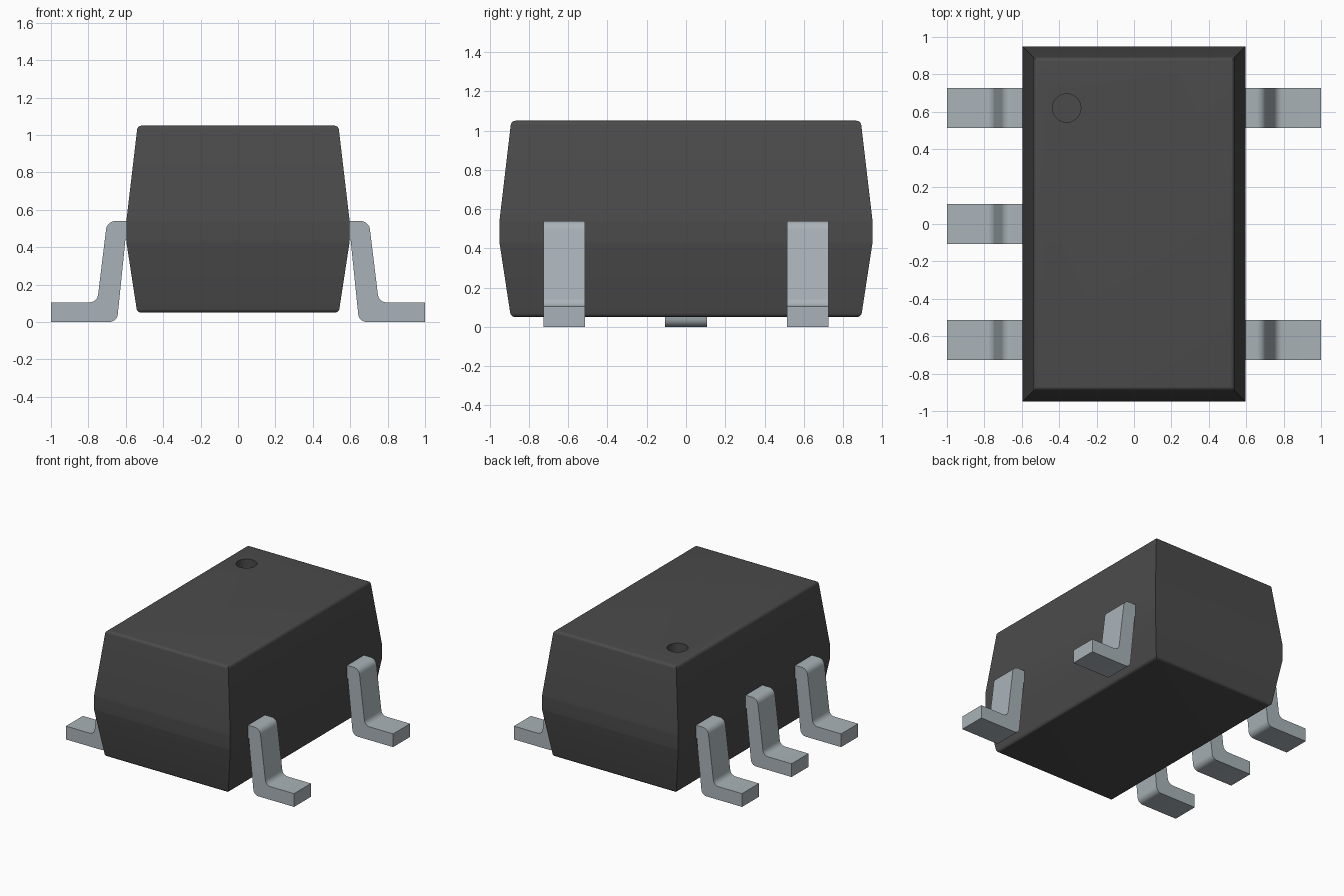
import bpy, bmesh, math
from mathutils import Vector

cube = bpy.data.objects.get("Cube")
if cube:
    bpy.data.objects.remove(cube, do_unlink=True)


def material(name, rgb, metallic=0.0):
    m = bpy.data.materials.new(name)
    m.use_nodes = True
    m.diffuse_color = (*rgb, 1)
    bsdf = next(n for n in m.node_tree.nodes if n.type == 'BSDF_PRINCIPLED')
    bsdf.inputs["Base Color"].default_value = (*rgb, 1)
    return m


BLACK = material("charcoal_plastic", (0.07, 0.07, 0.07))
TIN = material("tin_grey", (0.40, 0.45, 0.48))


def fillet(points, steps=5):
    """Round each corner (a, b, radius) of an outline with a circular arc."""
    out = []
    for i, (a, b, r) in enumerate(points):
        p = Vector((a, b))
        if r == 0:
            out.append(p)
            continue
        u = (Vector(points[i - 1][:2]) - p).normalized()
        v = (Vector(points[(i + 1) % len(points)][:2]) - p).normalized()
        half = u.angle(v) / 2
        s, e = p + u * r / math.tan(half), p + v * r / math.tan(half)
        w = math.sin(half)
        for k in range(steps + 1):
            t = k / steps
            c0, c1, c2 = (1 - t) ** 2, 2 * t * (1 - t) * w, t * t
            out.append((s * c0 + p * c1 + e * c2) / (c0 + c1 + c2))
    return out


def make_object(name, rings, mat):
    """Skin a stack of closed rings, capped at both ends."""
    bm = bmesh.new()
    loops = [[bm.verts.new(co) for co in ring] for ring in rings]
    n = len(loops[0])
    for lo, hi in zip(loops, loops[1:]):
        for i in range(n):
            j = (i + 1) % n
            bm.faces.new((lo[i], lo[j], hi[j], hi[i]))
    bm.faces.new(loops[0][::-1])
    bm.faces.new(loops[-1])
    bmesh.ops.recalc_face_normals(bm, faces=bm.faces)
    me = bpy.data.meshes.new(name)
    bm.to_mesh(me)
    bm.free()
    me.materials.append(mat)
    ob = bpy.data.objects.new(name, me)
    bpy.context.collection.objects.link(ob)
    return ob


def activate(ob):
    bpy.ops.object.select_all(action='DESELECT')
    ob.select_set(True)
    bpy.context.view_layer.objects.active = ob


def smooth(ob):
    activate(ob)
    bpy.ops.object.shade_smooth_by_angle(angle=math.radians(32))


# Body: rectangular rings following a drafted side profile (inset, height)
HX, HY = 0.597, 0.95
side = fillet([(0.5, 0.05, 0), (0.058, 0.05, 0.025), (0, 0.43, 0.12),
               (0, 0.54, 0.12), (0.06, 1.05, 0.025), (0.5, 1.05, 0)])[1:-1]
body = make_object("body", [
    [(sx * (HX - d), sy * (HY - d), z)
     for sx, sy in ((-1, -1), (1, -1), (1, 1), (-1, 1))] for d, z in side], BLACK)

# Round dimple marking the first pin
circle = [(-0.36 + 0.076 * math.cos(a), 0.62 + 0.076 * math.sin(a))
          for a in (math.tau * k / 40 for k in range(40))]
cutter = make_object("dimple_cutter", [[(x, y, z) for x, y in circle]
                                       for z in (0.95, 1.15)], BLACK)
cutter.hide_render = True
activate(body)
cut = body.modifiers.new("dimple", 'BOOLEAN')
cut.operation, cut.solver, cut.object = 'DIFFERENCE', 'EXACT', cutter
bpy.ops.object.modifier_apply(modifier=cut.name)
bpy.data.objects.remove(cutter, do_unlink=True)
smooth(body)

# Gull-wing leads: one bent outline extruded across its width
lead = fillet([(0.55, 0.54, 0), (0.70, 0.54, 0.05), (0.753, 0.105, 0.045),
               (1, 0.105, 0), (1, 0, 0), (0.647, 0, 0.045),
               (0.602, 0.44, 0), (0.55, 0.44, 0)])
for name, side_x, y in (("right_back_lead", -1, 0.62), ("right_middle_lead", -1, 0),
                        ("right_front_lead", -1, -0.62), ("left_back_lead", 1, 0.62),
                        ("left_front_lead", 1, -0.62)):
    smooth(make_object(name, [[(side_x * a, y + w, b) for a, b in lead]
                              for w in (-0.106, 0.106)], TIN))
